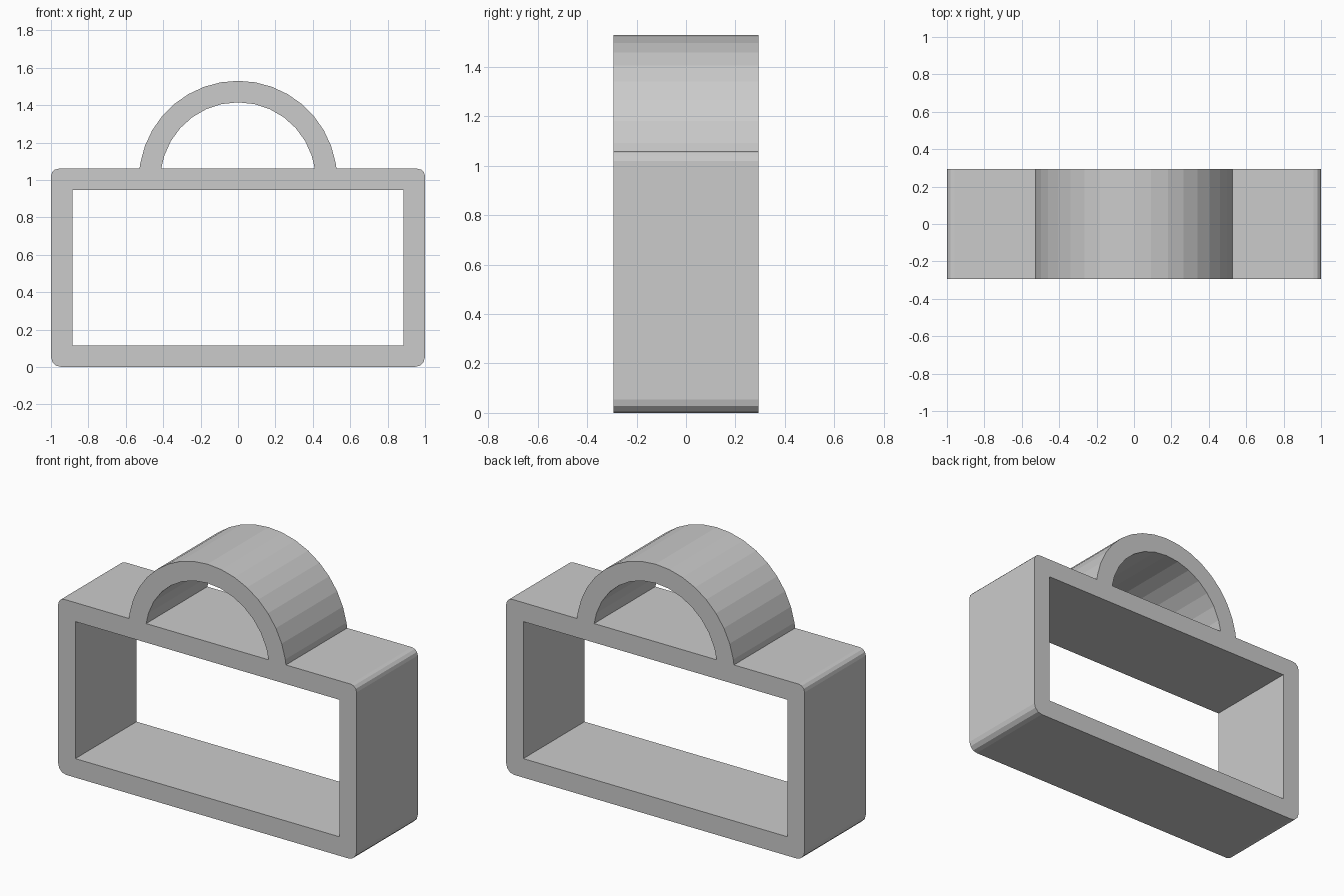
import bpy
from math import sin, cos, radians, sqrt, pi

cube = bpy.data.objects.get("Cube")
if cube:
    bpy.data.objects.remove(cube, do_unlink=True)

HALF_WIDTH, HALF_DEPTH, TOP = 1.0, 0.293, 1.06
ARCH_Z, ARCH_OUTER, ARCH_INNER = 1.0, 0.53, 0.415


def corner(cx, cz, r, start, steps=3):
    """Quarter-round corner, counter-clockwise from the start angle."""
    angles = [radians(start + 90 * i / steps) for i in range(steps + 1)]
    return [(cx + r * cos(a), cz + r * sin(a)) for a in angles]


def arch(radius, step):
    """Arc from right to left, ending on the top of the frame."""
    foot = sqrt(radius ** 2 - (TOP - ARCH_Z) ** 2)
    points = [(foot, TOP)]
    for deg in range(90 - 90 // step * step, 180, step):
        x, z = radius * cos(radians(deg)), ARCH_Z + radius * sin(radians(deg))
        if z > TOP + 0.01:
            points.append((x, z))
    return points + [(-foot, TOP)]


# Silhouette: rounded frame with the arch rising from its top edge
low, high = 0.055, 0.04
outline = corner(HALF_WIDTH - low, low, low, -90)
outline += corner(HALF_WIDTH - high, TOP - high, high, 0)
outline += arch(ARCH_OUTER, 10)
outline += corner(-HALF_WIDTH + high, TOP - high, high, 90)
outline += corner(-HALF_WIDTH + low, low, low, 180)

# Openings: the rectangular window and the half-round gap under the arch
window = [(-0.885, 0.115), (0.885, 0.115), (0.885, 0.945), (-0.885, 0.945)]
gap = arch(ARCH_INNER, 12)

curve = bpy.data.curves.new("frame_with_arch", "CURVE")
curve.dimensions = "2D"
curve.fill_mode = "BOTH"
curve.extrude = HALF_DEPTH
for loop in (outline, window, gap):
    spline = curve.splines.new("POLY")
    spline.points.add(len(loop) - 1)
    for point, (x, z) in zip(spline.points, loop):
        point.co = (x, z, 0, 1)
    spline.use_cyclic_u = True

body = bpy.data.objects.new("frame_with_arch", curve)
body.rotation_euler.x = pi / 2
bpy.context.collection.objects.link(body)

# Turn the extruded profile into a flat-shaded mesh
bpy.ops.object.select_all(action="DESELECT")
body.select_set(True)
bpy.context.view_layer.objects.active = body
bpy.ops.object.convert(target="MESH")
bpy.ops.object.transform_apply(location=False, rotation=True, scale=False)
bpy.ops.object.mode_set(mode="EDIT")
bpy.ops.mesh.select_all(action="SELECT")
bpy.ops.mesh.remove_doubles(threshold=0.0001)
bpy.ops.mesh.normals_make_consistent(inside=False)
bpy.ops.object.mode_set(mode="OBJECT")
bpy.ops.object.shade_flat()

# Plain grey throughout
grey = bpy.data.materials.new("light_grey")
grey.use_nodes = True
color = (0.6, 0.6, 0.6, 1)
grey.diffuse_color = color
grey.node_tree.nodes["Principled BSDF"].inputs["Base Color"].default_value = color
body.data.materials.clear()
body.data.materials.append(grey)
